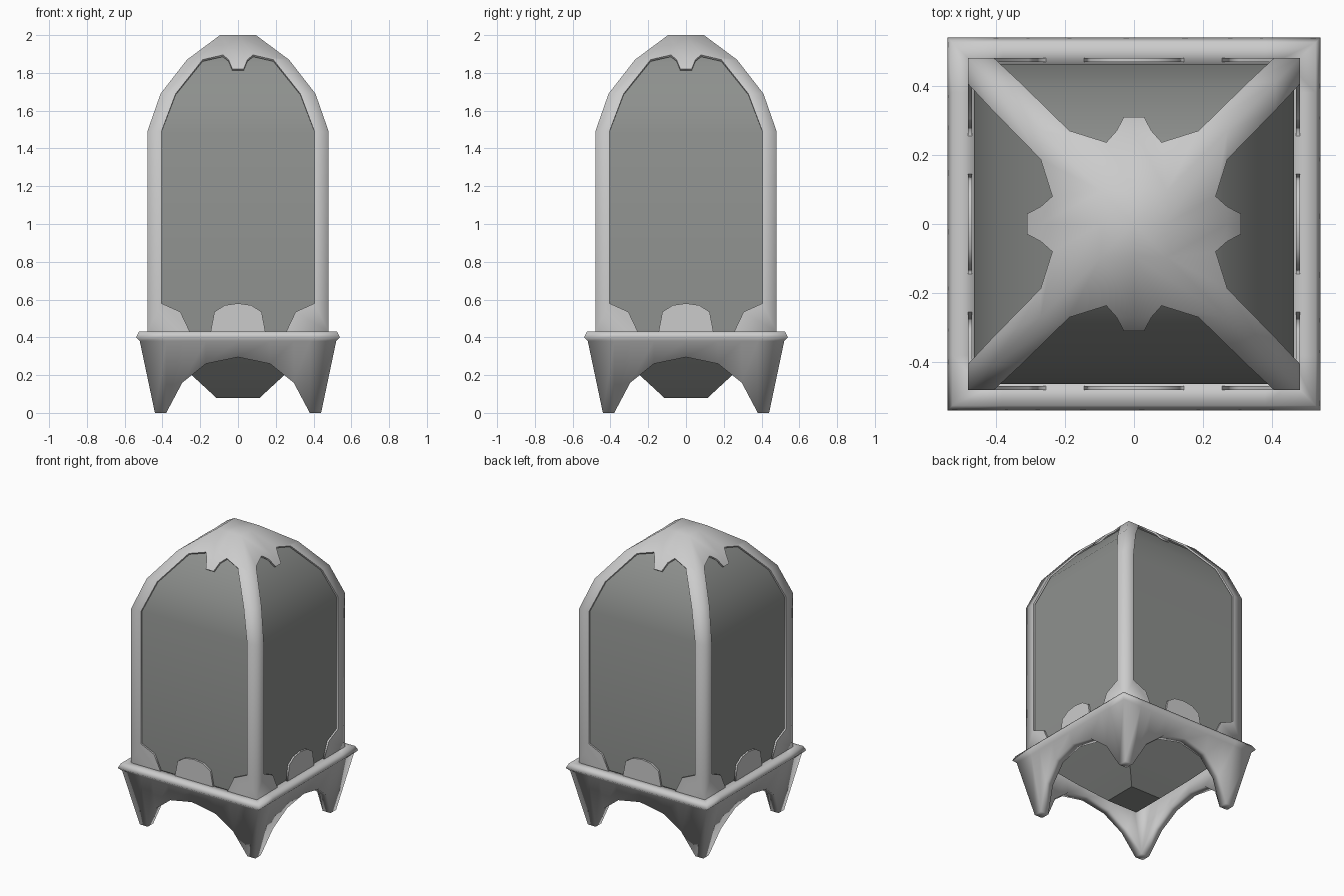
import bpy, bmesh, math
from mathutils import Matrix, Vector

if "Cube" in bpy.data.objects:
    bpy.data.objects.remove(bpy.data.objects["Cube"])


def finish(bm, name):
    """Weld the mirrored pieces, fix normals and make a smooth object."""
    bmesh.ops.remove_doubles(bm, verts=bm.verts, dist=0.0005)
    bmesh.ops.recalc_face_normals(bm, faces=bm.faces)
    for f in bm.faces:
        f.smooth = True
    for e in bm.edges:
        if e.is_boundary:
            e.smooth = False
    me = bpy.data.meshes.new(name)
    bm.to_mesh(me)
    bm.free()
    ob = bpy.data.objects.new(name, me)
    bpy.context.collection.objects.link(ob)
    return ob


def eightfold(polys, name):
    """Repeat one half of the front side: mirror it and turn it to four sides."""
    bm = bmesh.new()
    for k in range(4):
        turn = Matrix.Rotation(k * math.pi / 2, 3, 'Z')
        for s in (1, -1):
            for poly in polys:
                pts = []
                for x, y, z in poly:
                    p = turn @ Vector((s * x, y, z))
                    if all((p - q).length > 0.0005 for q in pts):
                        pts.append(p)
                if len(pts) > 2:
                    if s < 0:
                        pts.reverse()
                    bm.faces.new([bm.verts.new(p) for p in pts])
    return finish(bm, name)


def half_width(z, profile):
    """Half width of a square-section profile at height z."""
    for (w0, z0), (w1, z1) in zip(profile, profile[1:]):
        if z <= z1:
            return w0 + (w1 - w0) * (z - z0) / (z1 - z0)
    return profile[-1][0]


# Domed outer frame: posts, crown and scalloped tabs around the windows
dome = [(.48, .4), (.48, 1.49), (.41, 1.69), (.27, 1.87), (.095, 2)]
panels = [
    [(.255, .43), (.48, .43), (.48, .58), (.405, .58), (.305, .535)],
    [(.405, .58), (.48, .58), (.48, 1.49), (.405, 1.49)],
    [(.405, 1.49), (.48, 1.49), (.41, 1.69), (.33, 1.69)],
    [(.33, 1.69), (.41, 1.69), (.27, 1.87), (.187, 1.87)],
    [(0, 1.87), (.05, 1.87), (.08, 1.895), (.187, 1.87), (.27, 1.87), (.095, 2), (0, 2)],
    [(0, 1.82), (.03, 1.82), (.05, 1.87), (0, 1.87)],
    [(0, .43), (.145, .43), (.125, .535), (.07, .57), (0, .58)],
]
polys = [[(x, -half_width(z, dome), z) for x, z in p] for p in panels]
polys.append([(0, 0, 2), (0, -.095, 2), (.095, -.095, 2)])
frame = eightfold(polys, "domed_frame")
shell = frame.modifiers.new("thickness", 'SOLIDIFY')
shell.thickness = 0.012
shell.offset = -1

# Base: lipped rim with arched skirt running down into four feet
arch = [(0, .295), (.17, .26), (.295, .16), (.38, 0), (None, 0)]
columns = []
for x, zb in arch:
    wb = .44 + .08 * zb / .38
    section = [(wb, zb), (.52, .38), (.54, .40), (.525, .43),
               (.455, .43), (.455, .37), (wb - .06, zb)]
    columns.append([(w if x is None else x, -w, z) for w, z in section])
polys = []
for a, b in zip(columns, columns[1:]):
    n = len(a)
    for i in range(n):
        j = (i + 1) % n
        polys.append([a[i], b[i], b[j], a[j]])
eightfold(polys, "footed_base")

# Inner glass body: square section following the dome, tapering below
glass = [(.115, .08), (.245, .20), (.463, .42), (.463, 1.485),
         (.395, 1.68), (.258, 1.855), (.09, 1.98)]
bm = bmesh.new()
rings = [[bm.verts.new((sx * w, sy * w, z))
          for sx, sy in ((-1, -1), (1, -1), (1, 1), (-1, 1))] for w, z in glass]
for lo, hi in zip(rings, rings[1:]):
    for i in range(4):
        j = (i + 1) % 4
        bm.faces.new((lo[i], lo[j], hi[j], hi[i]))
bm.faces.new(rings[0][::-1])
bm.faces.new(rings[-1])
body = finish(bm, "glass_body")
mat = bpy.data.materials.new("dark_glass")
mat.diffuse_color = (.27, .28, .27, 1)
mat.use_nodes = True
mat.node_tree.nodes["Principled BSDF"].inputs["Base Color"].default_value = mat.diffuse_color
body.data.materials.append(mat)
bpy.ops.object.select_all(action='DESELECT')
body.select_set(True)
bpy.context.view_layer.objects.active = body
bpy.ops.object.shade_smooth_by_angle(angle=math.radians(40))
